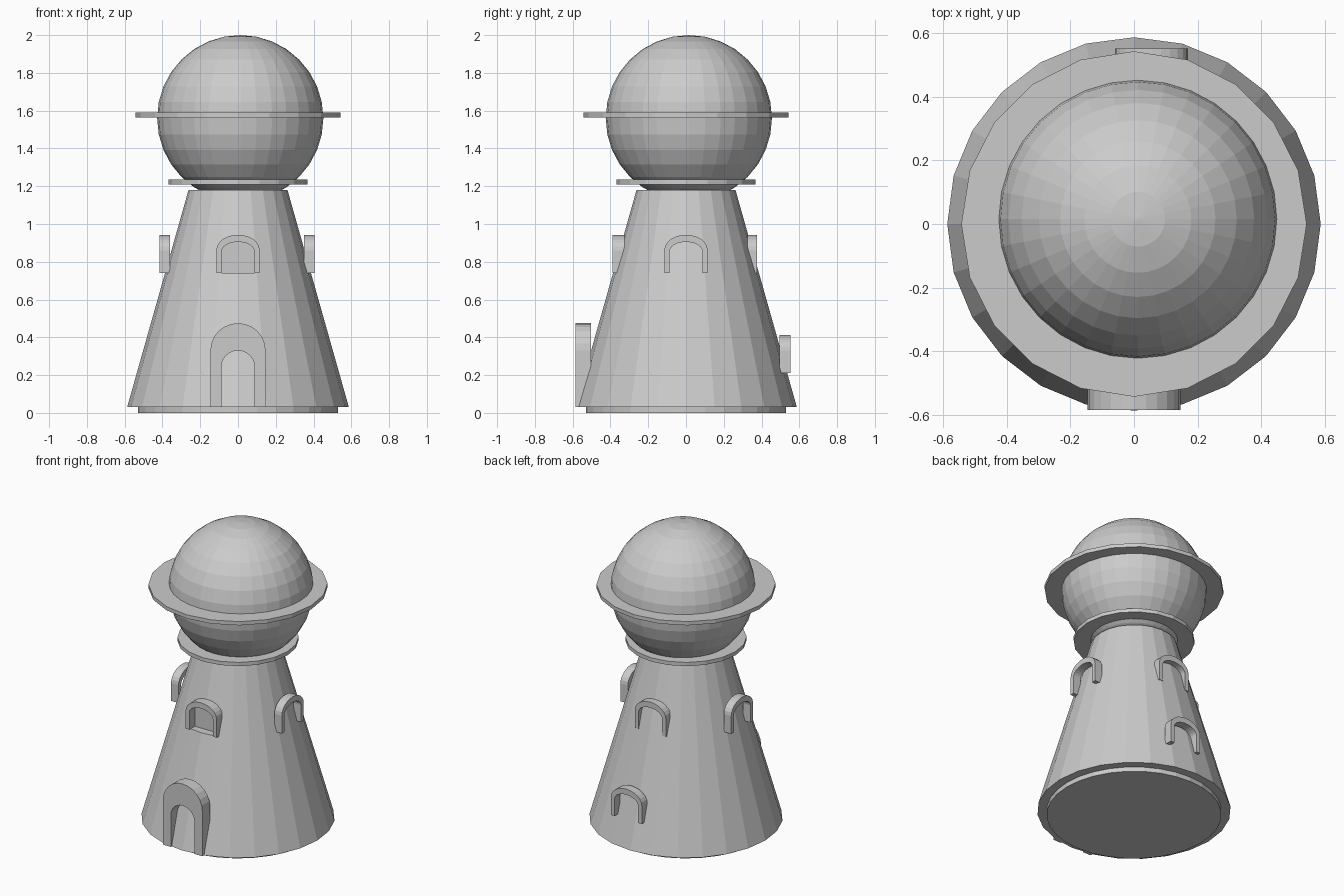
import bpy, bmesh
from math import pi, cos, sin
from mathutils import Matrix

if "Cube" in bpy.data.objects:
    bpy.data.objects.remove(bpy.data.objects["Cube"])


def finish(bm, name):
    bmesh.ops.recalc_face_normals(bm, faces=bm.faces)
    me = bpy.data.meshes.new(name)
    bm.to_mesh(me)
    bm.free()
    ob = bpy.data.objects.new(name, me)
    bpy.context.collection.objects.link(ob)
    return ob


def drum(name, sides, r1, r2, z0, z1):
    bm = bmesh.new()
    bmesh.ops.create_cone(bm, cap_ends=True, segments=sides, radius1=r1, radius2=r2,
                          depth=z1 - z0, matrix=Matrix.Translation((0, 0, (z0 + z1) / 2)))
    return finish(bm, name)


def arc_path(half, z0, spring, top, n=12):
    pts = [(half, z0)]
    pts += [(half * cos(pi * i / n), spring + (top - spring) * sin(pi * i / n)) for i in range(n + 1)]
    return pts + [(-half, z0)]


def extrude(bm, faces, depth):
    geo = bmesh.ops.extrude_face_region(bm, geom=faces)["geom"]
    verts = [g for g in geo if isinstance(g, bmesh.types.BMVert)]
    bmesh.ops.translate(bm, vec=(0, depth, 0), verts=verts)


def arch(name, outer, inner, y_face, depth, angle=0, shift=0):
    """Arched frame facing -y, then turned about z."""
    bm = bmesh.new()
    a = [bm.verts.new((x + shift, y_face, z)) for x, z in outer]
    b = [bm.verts.new((x + shift, y_face, z)) for x, z in inner]
    faces = [bm.faces.new((a[i], a[i + 1], b[i + 1], b[i])) for i in range(len(a) - 1)]
    extrude(bm, faces, depth)
    bmesh.ops.rotate(bm, verts=bm.verts, cent=(0, 0, 0), matrix=Matrix.Rotation(angle, 3, 'Z'))
    return finish(bm, name)


# Tower body and base
drum("base", 32, 0.53, 0.53, 0, 0.035)
tower = drum("tower", 24, 0.587, 0.262, 0.03, 1.18)

# Dome sphere with its two flat rings
bm = bmesh.new()
bmesh.ops.create_uvsphere(bm, u_segments=32, v_segments=16, radius=0.44,
                          matrix=Matrix.Translation((0.012, 0.015, 1.56)))
finish(bm, "dome")
drum("dome_ring", 20, 0.543, 0.543, 1.565, 1.59)
drum("collar", 20, 0.367, 0.367, 1.21, 1.235)

# Door frame
arch("door_frame", arc_path(0.146, 0.03, 0.33, 0.475), arc_path(0.088, 0.03, 0.242, 0.33),
     -0.585, 0.082)


# Window frames
def window(name, z, y_face, depth, angle, shift=0):
    arch(name, arc_path(0.115, z, z + 0.12, z + 0.203), arc_path(0.087, z, z + 0.115, z + 0.165),
         y_face, depth, angle, shift)


window("front_window", 0.74, -0.39, 0.065, 0)
window("right_window", 0.74, -0.405, 0.055, pi / 2)
window("back_window", 0.74, -0.377, 0.055, pi)
window("left_window", 0.74, -0.415, 0.055, -pi / 2)
window("low_back_window", 0.21, -0.552, 0.057, pi, -0.055)

# Recess behind the front window
bm = bmesh.new()
extrude(bm, [bm.faces.new([bm.verts.new((x, -0.5, z)) for x, z in arc_path(0.087, 0.74, 0.855, 0.905)])], 0.17)
cutter = finish(bm, "recess_cutter")
cutter.hide_render = True
cutter.hide_set(True)
mod = tower.modifiers.new("recess", 'BOOLEAN')
mod.operation = 'DIFFERENCE'
mod.solver = 'EXACT'
mod.object = cutter
